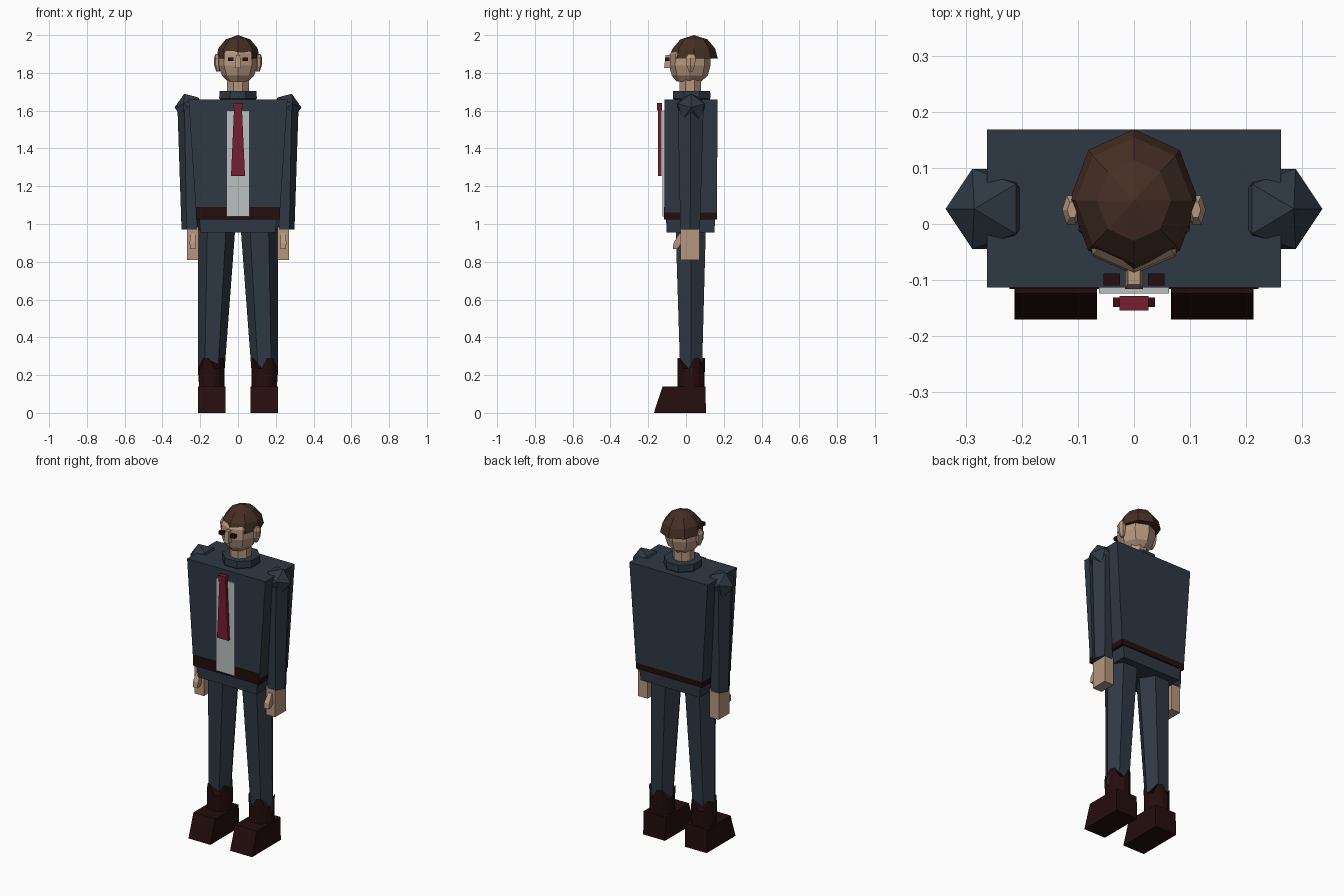
import bpy, bmesh, math
from mathutils import Matrix, Vector

if "Cube" in bpy.data.objects:
    bpy.data.objects.remove(bpy.data.objects["Cube"])


def material(name, rgb):
    m = bpy.data.materials.new(name)
    m.diffuse_color = (*rgb, 1)
    m.use_nodes = True
    m.node_tree.nodes["Principled BSDF"].inputs["Base Color"].default_value = m.diffuse_color
    return m


SUIT = material("navy_suit", (0.028, 0.040, 0.057))
LEATHER = material("dark_leather", (0.018, 0.004, 0.004))
SKIN = material("skin", (0.47, 0.31, 0.215))
HAIR = material("brown_hair", (0.060, 0.028, 0.018))
SHIRT = material("shirt_white", (0.50, 0.53, 0.53))
TIE = material("tie_red", (0.18, 0.013, 0.028))


def finish(bm, name, mat):
    bmesh.ops.recalc_face_normals(bm, faces=bm.faces)
    me = bpy.data.meshes.new(name)
    bm.to_mesh(me)
    bm.free()
    me.materials.append(mat)
    ob = bpy.data.objects.new(name, me)
    bpy.context.collection.objects.link(ob)
    return ob


def skin_rings(rings, name, mat):
    """Join a list of equal-length point rings and cap both ends."""
    bm = bmesh.new()
    vs = [[bm.verts.new(p) for p in r] for r in rings]
    n = len(vs[0])
    for a, b in zip(vs, vs[1:]):
        for i in range(n):
            j = (i + 1) % n
            bm.faces.new((a[i], a[j], b[j], b[i]))
    bm.faces.new(vs[0])
    bm.faces.new(vs[-1])
    return finish(bm, name, mat)


def rect(x0, x1, y0, y1, z):
    return [(x0, y0, z), (x1, y0, z), (x1, y1, z), (x0, y1, z)]


def ngon(cx, cy, z, rx, ry, n, start=0.0):
    return [(cx + rx * math.cos(start + i * math.tau / n),
             cy + ry * math.sin(start + i * math.tau / n), z) for i in range(n)]


def box(name, mat, x0, x1, y0, y1, z0, z1):
    return skin_rings([rect(x0, x1, y0, y1, z0), rect(x0, x1, y0, y1, z1)], name, mat)


def both_sides(ob):
    """Add a copy of a part mirrored across x = 0."""
    bm = bmesh.new()
    bm.from_mesh(ob.data)
    bm.transform(Matrix.Scale(-1, 4, (1, 0, 0)))
    finish(bm, ob.name + "_left", ob.data.materials[0])
    ob.name += "_right"


# Jacket, belt and hips
skin_rings([rect(-.222, .222, -.113, .163, 1.06),
            rect(-.262, .262, -.113, .168, 1.66)], "jacket", SUIT)
box("belt", LEATHER, -.222, .222, -.116, .163, 1.025, 1.09)
skin_rings([rect(-.198, .198, -.102, .150, .955),
            rect(-.205, .205, -.106, .155, 1.03)], "hips", SUIT)

# Shirt front and tie
box("shirt_front", SHIRT, -.062, .062, -.124, -.10, 1.04, 1.60)
skin_rings([rect(-.037, .037, -.148, -.131, 1.255),
            rect(-.021, .021, -.148, -.131, 1.61)], "tie", TIE)
skin_rings([rect(-.021, .021, -.154, -.128, 1.60),
            rect(-.026, .026, -.154, -.128, 1.64)], "tie_knot", TIE)

# Collar and neck
skin_rings([ngon(0, .03, z, r, r, 8, math.pi / 8)
            for z, r in ((1.64, .085), (1.665, .108), (1.705, .106))], "collar", SUIT)
skin_rings([ngon(0, .022, z, .062, .062, 8, math.pi / 8)
            for z in (1.66, 1.80)], "neck", SKIN)

# Faceted head and hair dome
skin_rings([ngon(0, y, z, rx, ry, 8) for z, y, rx, ry in
            ((1.755, .015, .055, .065), (1.785, .02, .085, .095),
             (1.84, .02, .104, .110), (1.90, .022, .102, .108),
             (1.945, .03, .075, .08))], "head", SKIN)
bm = bmesh.new()
rows = [[bm.verts.new(p) for p in ngon(0, .042 + dy, z, rx, ry, 8, math.pi / 2)]
        for z, dy, rx, ry in ((1.875, 0, .115, .127), (1.93, 0, .104, .112),
                              (1.977, 0, .066, .072))]
rows[0][4].co = (0, -.086, 1.895)      # raised fringe
tip = bm.verts.new((0, .042, 2.0))
for i in range(8):
    j = (i + 1) % 8
    for a, b in zip(rows, rows[1:]):
        bm.faces.new((a[i], a[j], b[j], b[i]))
    bm.faces.new((rows[2][i], rows[2][j], tip))
bm.faces.new(rows[0])
finish(bm, "hair", HAIR)

# Ears, nose and eyes
both_sides(skin_rings([ngon(.105, .025, 1.808, .010, .012, 6),
                       ngon(.110, .025, 1.84, .016, .026, 6),
                       ngon(.112, .025, 1.88, .016, .030, 6),
                       ngon(.110, .025, 1.90, .009, .016, 6)], "ear", SKIN))
skin_rings([rect(-.016, .016, -.116, -.07, 1.825),
            rect(-.011, .011, -.108, -.07, 1.895)], "nose", SKIN)
both_sides(box("eye", LEATHER, .025, .054, -.110, -.088, 1.862, 1.882))

# Shoulders: icosahedra tilted outward
bm = bmesh.new()
bmesh.ops.create_icosphere(bm, subdivisions=1, radius=.084)
bm.verts.ensure_lookup_table()
top = max(bm.verts, key=lambda v: v.co.z)
ring = sorted(bm.verts, key=lambda v: -v.co.z)[1]
bm.transform(Matrix.Rotation(-math.atan2(ring.co.y, ring.co.x), 4, 'Z'))
bm.transform(Matrix.Translation(Vector((.252, .027, 1.612)))
             @ Matrix.Rotation(math.radians(23), 4, 'Y'))
both_sides(finish(bm, "shoulder", SUIT))

# Arms, hands and thumbs
both_sides(skin_rings([ngon(.245, .022, .97, .054, .060, 6),
                       ngon(.247, .025, 1.60, .073, .078, 6)], "arm", SUIT))
both_sides(box("hand", SKIN, .208, .270, -.030, .072, .81, .985))
both_sides(skin_rings([rect(.224, .254, -.070, -.048, .868),
                       rect(.222, .256, -.066, -.020, .90),
                       rect(.226, .252, -.035, -.010, .95)], "thumb", SKIN))

# Trouser legs
both_sides(skin_rings([ngon(.142, .027, .20, .069, .066, 6),
                       ngon(.113, .025, .97, .098, .092, 6)], "trouser_leg", SUIT))

# Boot cuffs with a notched top edge
low = ngon(.14, .027, .12, .068, .072, 16, math.pi / 16)
high = [(x, y, .29 if i % 4 < 2 else .235)
        for i, (x, y, z) in enumerate(ngon(.14, .027, 0, .071, .074, 16, math.pi / 16))]
both_sides(skin_rings([low, high], "boot_cuff", LEATHER))

# Boots with a sloping toe
both_sides(skin_rings([rect(.066, .213, -.170, .106, 0),
                       rect(.067, .212, -.124, .102, .14)], "boot", LEATHER))
